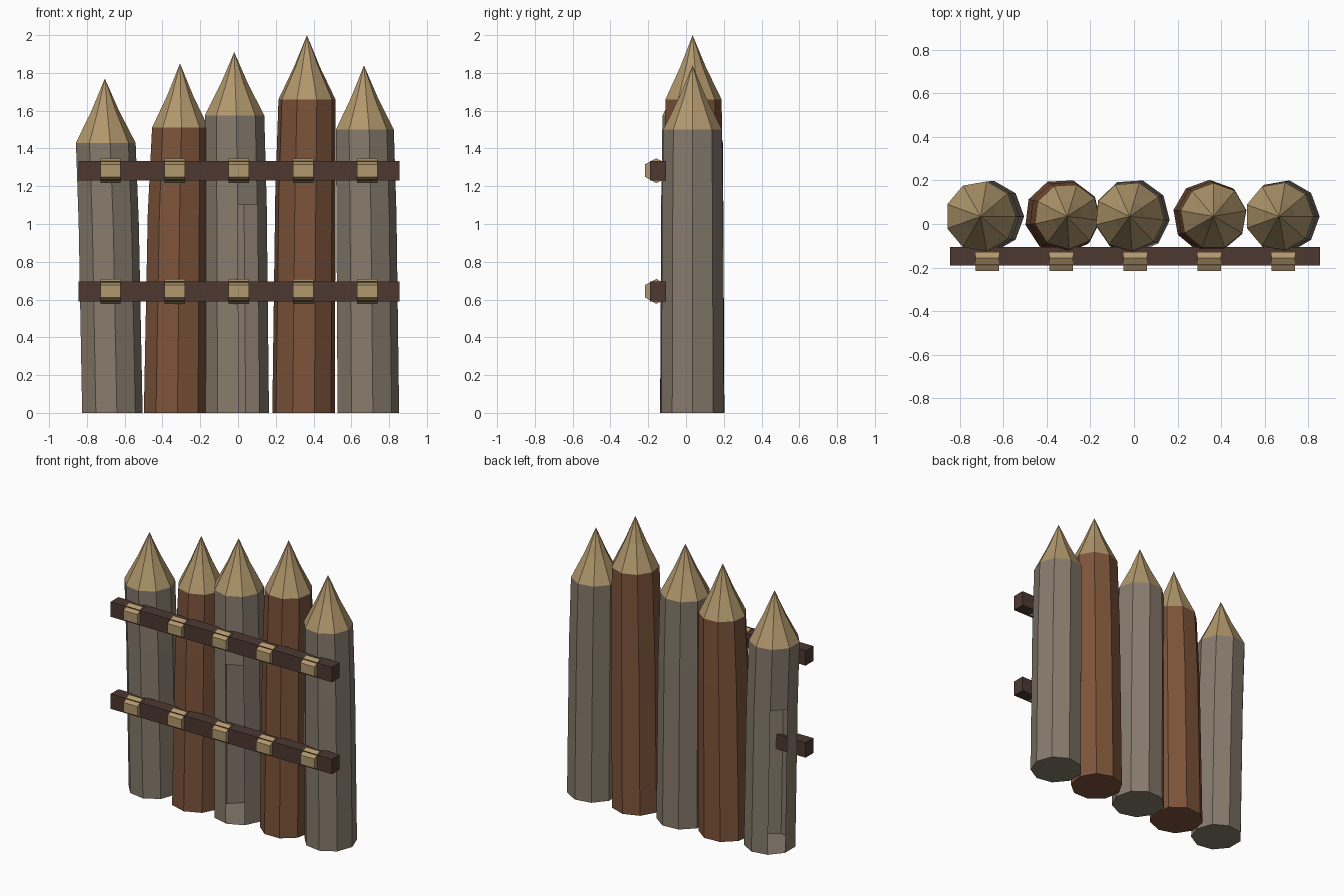
import bpy
import bmesh
import math

cube = bpy.data.objects.get("Cube")
if cube:
    bpy.data.objects.remove(cube, do_unlink=True)


def make_material(name, rgb):
    mat = bpy.data.materials.new(name)
    mat.use_nodes = True
    color = (*rgb, 1.0)
    mat.diffuse_color = color
    bsdf = mat.node_tree.nodes["Principled BSDF"]
    bsdf.inputs["Base Color"].default_value = color
    bsdf.inputs["Roughness"].default_value = 0.9
    return mat


GREY = make_material("weathered grey wood", (0.24, 0.195, 0.15))
BROWN = make_material("reddish brown wood", (0.205, 0.088, 0.042))
DARK = make_material("dark rail wood", (0.074, 0.040, 0.031))
TAN = make_material("pale cut wood", (0.44, 0.31, 0.15))

SIDES = 9
POST_Y = 0.035


def finish(bm, name, materials):
    mesh = bpy.data.meshes.new(name)
    bm.to_mesh(mesh)
    bm.free()
    for mat in materials:
        mesh.materials.append(mat)
    obj = bpy.data.objects.new(name, mesh)
    bpy.context.collection.objects.link(obj)
    return obj


def make_post(name, bark, foot_x, top_x, radius, top_radius, shoulder, tip, phase, gap=None):
    """Leaning log with a sharpened end; gap is the angle of a missing lower plank."""
    bm = bmesh.new()
    bend = shoulder * 0.7
    mid_x = foot_x + (top_x - foot_x) * 0.55
    levels = [(foot_x, 0.0, radius),
              (mid_x, bend, (radius * 0.6 + top_radius * 0.4)),
              (top_x, shoulder, top_radius),
              (top_x, (shoulder + tip) / 2, top_radius * 0.46)]
    rings = []
    for x, z, r in levels:
        angles = [math.radians(phase + i * 360 / SIDES) for i in range(SIDES)]
        rings.append([bm.verts.new((x + r * math.cos(a), POST_Y + r * math.sin(a), z))
                      for a in angles])
    apex = bm.verts.new((top_x, POST_Y, tip))
    bm.faces.new(list(reversed(rings[0])))
    for level, (low, high) in enumerate(zip(rings, rings[1:])):
        for i in range(SIDES):
            j = (i + 1) % SIDES
            middle = phase + (i + 0.5) * 360 / SIDES
            if level == 0 and gap is not None:
                if abs((middle - gap + 180) % 360 - 180) < 10:
                    continue
            face = bm.faces.new((low[i], low[j], high[j], high[i]))
            face.material_index = 1 if level == 2 else 0
    for i in range(SIDES):
        face = bm.faces.new((rings[-1][i], rings[-1][(i + 1) % SIDES], apex))
        face.material_index = 1
    return finish(bm, name, [bark, TAN])


def make_bar(name, mat, profile, x0, x1, z):
    """Extrude a (y, z) profile along x."""
    bm = bmesh.new()
    ends = [[bm.verts.new((x, py, z + pz)) for py, pz in profile] for x in (x0, x1)]
    for ring in ends:
        bm.faces.new(ring)
    n = len(profile)
    for i in range(n):
        j = (i + 1) % n
        bm.faces.new((ends[0][i], ends[0][j], ends[1][j], ends[1][i]))
    bmesh.ops.recalc_face_normals(bm, faces=bm.faces)
    return finish(bm, name, [mat])


# Five sharpened posts
make_post("post_1", GREY, -0.67, -0.705, 0.165, 0.163, 1.43, 1.77, 160, gap=140)
make_post("post_2", BROWN, -0.33, -0.307, 0.173, 0.152, 1.51, 1.85, -87)
make_post("post_3", GREY, -0.007, -0.02, 0.172, 0.16, 1.575, 1.91, -86, gap=-66)
make_post("post_4", BROWN, 0.347, 0.365, 0.168, 0.153, 1.66, 2.0, 90)
make_post("post_5", GREY, 0.685, 0.667, 0.168, 0.158, 1.50, 1.84, 0)

# Two cross rails, each with five lashings
RAIL = [(-0.19, -0.052), (-0.105, -0.052), (-0.105, 0.052), (-0.19, 0.052)]
LASHING = [(-0.217, -0.032), (-0.157, -0.066), (-0.11, -0.04),
           (-0.11, 0.04), (-0.157, 0.066), (-0.217, 0.034)]
for label, z in (("lower", 0.643), ("upper", 1.282)):
    make_bar(label + "_rail", DARK, RAIL, -0.845, 0.855, z)
    for i in range(5):
        x = 0.005 + (i - 2) * 0.34
        make_bar(f"{label}_lashing_{i + 1}", TAN, LASHING, x - 0.054, x + 0.054, z)
